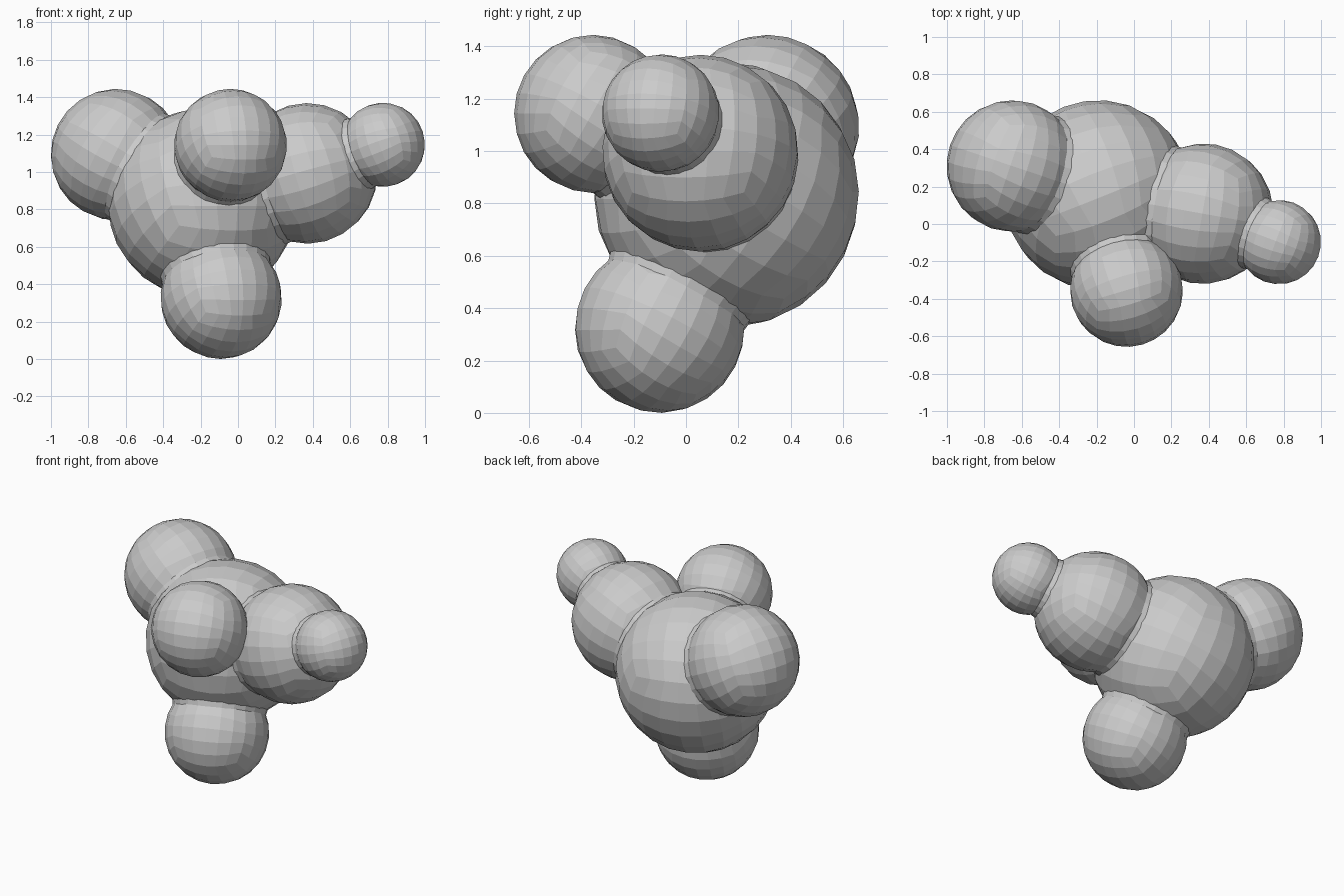
import bpy, bmesh, math
from mathutils import Vector, Matrix

if "Cube" in bpy.data.objects:
    bpy.data.objects.remove(bpy.data.objects["Cube"])

# name: (centre, radius, parent lobe)
LOBES = {
    "core_ball":  ((-0.19, 0.155, 0.832), 0.507, None),
    "foot_ball":  ((-0.09, -0.10, 0.325), 0.325, "core_ball"),
    "left_ball":  ((-0.65, 0.31, 1.092), 0.352, "core_ball"),
    "front_ball": ((-0.04, -0.355, 1.142), 0.302, "core_ball"),
    "right_ball": ((0.37, 0.055, 0.992), 0.376, "core_ball"),
    "tip_ball":   ((0.775, -0.097, 1.145), 0.225, "right_ball"),
}


def finish(bm, name):
    bmesh.ops.recalc_face_normals(bm, faces=bm.faces[:])
    me = bpy.data.meshes.new(name)
    bm.to_mesh(me)
    bm.free()
    ob = bpy.data.objects.new(name, me)
    bpy.context.collection.objects.link(ob)
    return ob


def quad_ball(name, centre, radius, axis):
    """Faceted ball from an evenly divided cube, turned towards its parent."""
    bm = bmesh.new()
    bmesh.ops.create_cube(bm, size=2)
    bmesh.ops.subdivide_edges(bm, edges=bm.edges[:], cuts=5, use_grid_fill=True)
    rot = axis.to_track_quat('Z', 'Y')
    for v in bm.verts:
        p = Vector([math.tan(c * math.pi / 4) for c in v.co]).normalized()
        v.co = Vector(centre) + rot @ (p * radius)
    return finish(bm, name)


def collar(name, c0, r0, c1, r1, blend=0.022):
    """Narrow band that softens the crease between two balls."""
    c0, c1 = Vector(c0), Vector(c1)
    d = (c1 - c0).length
    axis = (c1 - c0) / d
    a = (d * d + r0 * r0 - r1 * r1) / (2 * d)
    t0 = math.acos(a / r0) + blend / r0
    t1 = math.acos((d - a) / r1) + blend / r1
    r0, r1 = r0 * 0.988, r1 * 0.988
    h0, w0 = r0 * math.cos(t0), r0 * math.sin(t0)
    h1, w1 = d - r1 * math.cos(t1), r1 * math.sin(t1)
    bm = bmesh.new()
    bmesh.ops.create_cone(bm, cap_ends=True, segments=24, radius1=w0,
                          radius2=w1, depth=h1 - h0)
    mat = (Matrix.Translation(c0 + axis * (h0 + h1) / 2)
           @ axis.to_track_quat('Z', 'Y').to_matrix().to_4x4())
    bm.transform(mat)
    return finish(bm, name)


# Balls and the bands joining them
balls, necks = [], []
for name, (c, r, parent) in LOBES.items():
    axis = Vector((0.1, -0.25, -0.5))
    if parent:
        pc, pr, _ = LOBES[parent]
        axis = Vector(c) - Vector(pc)
        necks.append(collar(name + "_neck", pc, pr, c, r))
    balls.append(quad_ball(name, c, r, axis))

# Fuse everything into one faceted body
body = balls[0]
others = balls[1:] + necks
bpy.context.view_layer.objects.active = body
for ob in others:
    mod = body.modifiers.new("join", 'BOOLEAN')
    mod.operation = 'UNION'
    mod.solver = 'MANIFOLD'
    mod.object = ob
    bpy.ops.object.modifier_apply(modifier=mod.name)
for ob in others:
    bpy.data.objects.remove(ob)
body.name = "clustered_body"
for p in body.data.polygons:
    p.use_smooth = False
